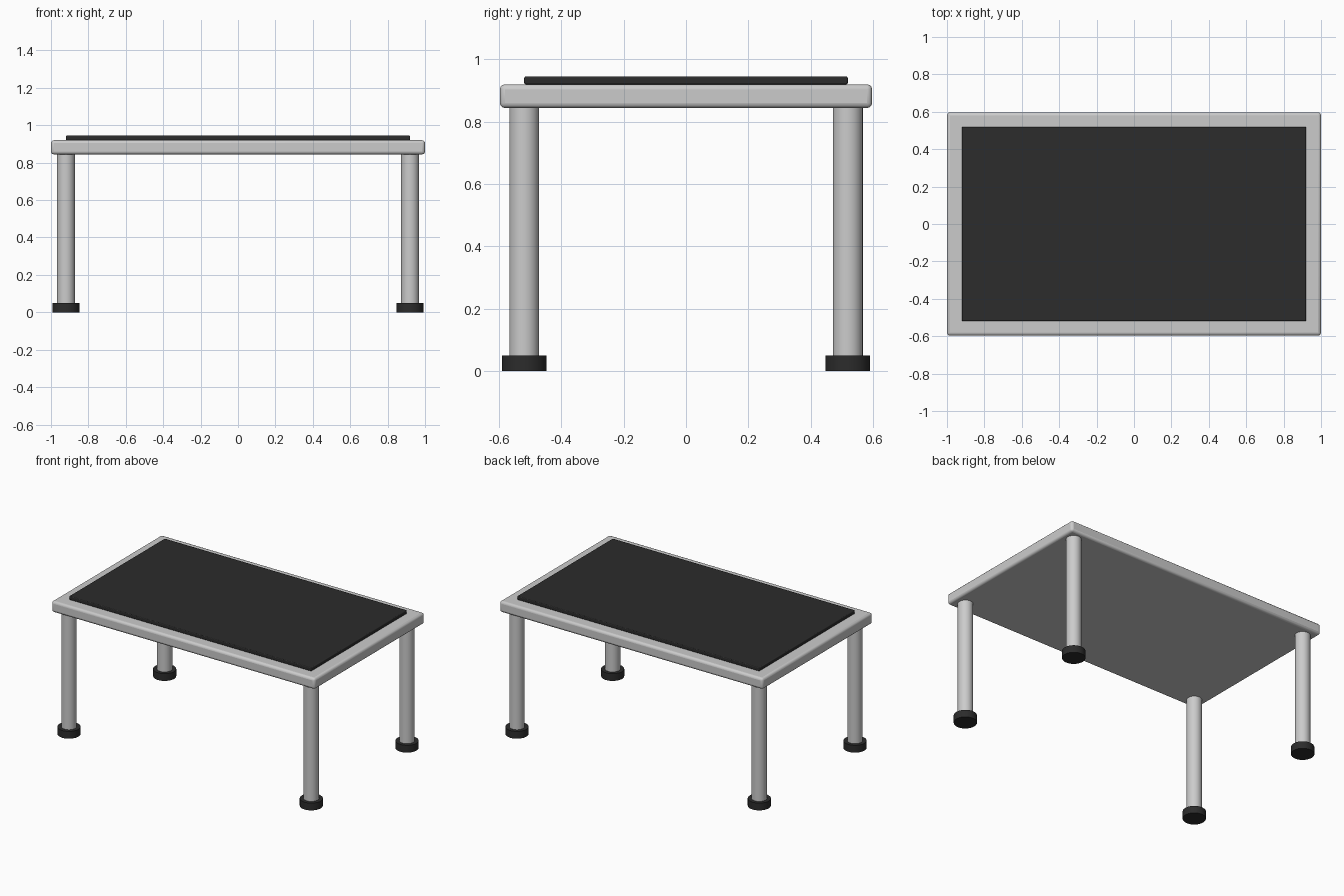
import bpy
import math

if "Cube" in bpy.data.objects:
    bpy.data.objects.remove(bpy.data.objects["Cube"])


def material(name, color):
    mat = bpy.data.materials.new(name)
    mat.diffuse_color = color
    mat.use_nodes = True
    mat.node_tree.nodes["Principled BSDF"].inputs["Base Color"].default_value = mat.diffuse_color
    return mat


black = material("black_rubber", (0.025, 0.025, 0.025, 1))


def finish(obj, name, mat=None):
    obj.name = name
    if mat:
        obj.data.materials.append(mat)
    bpy.ops.object.shade_smooth_by_angle(angle=math.radians(35))
    return obj


def slab(name, size, z0, bevel, mat=None):
    bpy.ops.mesh.primitive_cube_add(size=1, location=(0, 0, z0 + size[2] / 2))
    obj = bpy.context.object
    obj.scale = size
    bpy.ops.object.transform_apply(location=False, rotation=False, scale=True)
    mod = obj.modifiers.new("rounded_edges", 'BEVEL')
    mod.width = bevel
    mod.segments = 3
    return finish(obj, name, mat)


def post(name, x, y, z0, z1, radius, mat=None):
    bpy.ops.mesh.primitive_cylinder_add(
        vertices=32, radius=radius, depth=z1 - z0, location=(x, y, (z0 + z1) / 2))
    return finish(bpy.context.object, name, mat)


# Platform and rubber mat on top
slab("platform", (2.0, 1.194, 0.076), 0.844, 0.016)
slab("top_mat", (1.84, 1.038, 0.025), 0.92, 0.005, black)

# Four tubular legs with rubber feet
for side, x in (("left", -0.92), ("right", 0.92)):
    for end, y in (("front", -0.519), ("back", 0.519)):
        post(f"{end}_{side}_leg", x, y, 0.001, 0.846, 0.048)
        post(f"{end}_{side}_foot", x, y, 0.0, 0.05, 0.072, black)
